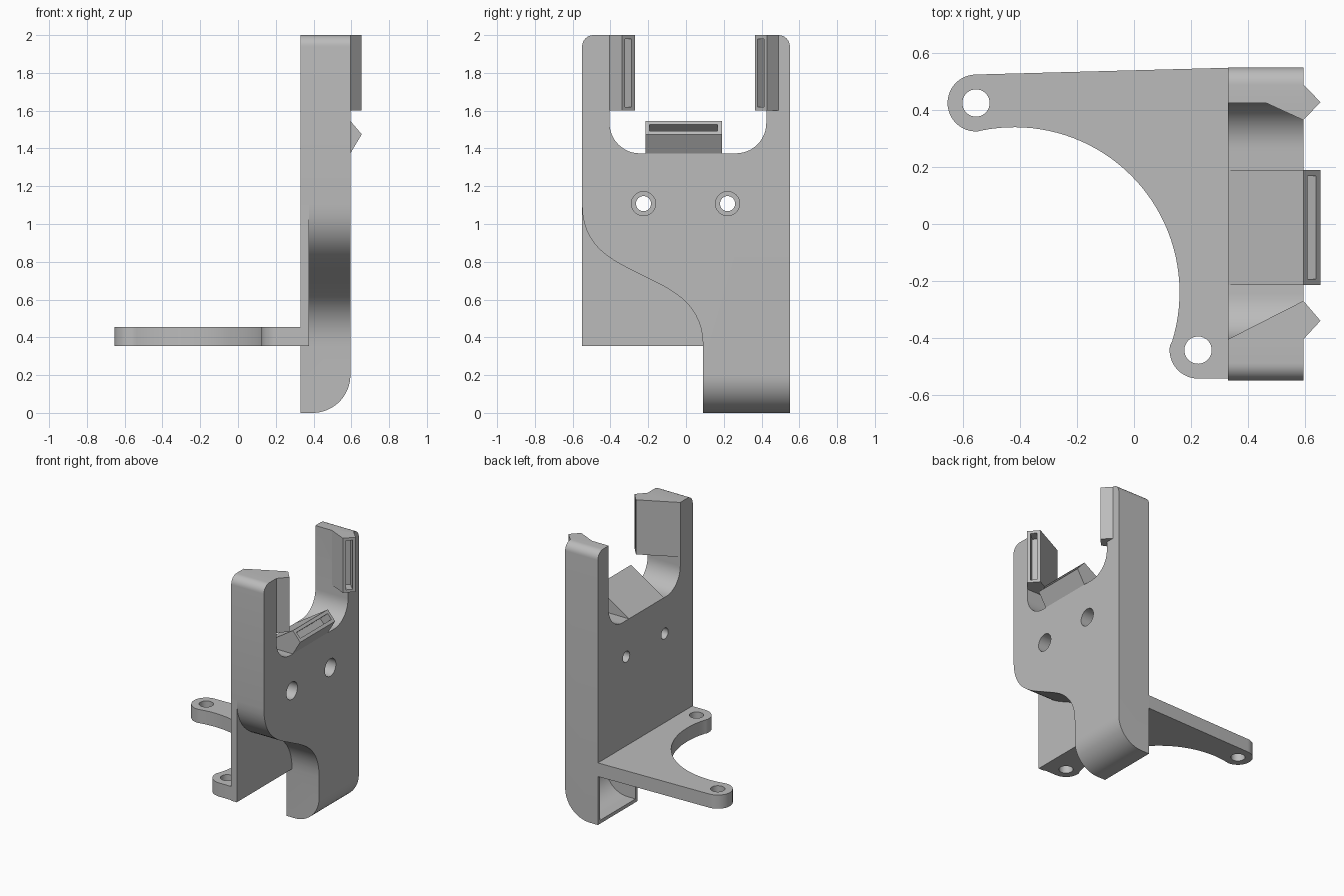
import bpy, bmesh
from math import sin, cos, radians
from mathutils import Vector

if "Cube" in bpy.data.objects:
    bpy.data.objects.remove(bpy.data.objects["Cube"], do_unlink=True)

grey = bpy.data.materials.new("plain grey")
grey.use_nodes = True
grey.diffuse_color = (0.5, 0.5, 0.5, 1)
grey.node_tree.nodes["Principled BSDF"].inputs["Base Color"].default_value = (0.5, 0.5, 0.5, 1)


def arc(cx, cy, r, a0, a1, n=12):
    angles = [radians(a0 + (a1 - a0) * i / n) for i in range(n + 1)]
    return [(cx + r * cos(a), cy + r * sin(a)) for a in angles]


def bezier(p0, p1, p2, p3, n=14):
    out = []
    for i in range(n + 1):
        t = i / n
        w = ((1 - t) ** 3, 3 * t * (1 - t) ** 2, 3 * t * t * (1 - t), t ** 3)
        out.append(tuple(sum(k * p[c] for k, p in zip(w, (p0, p1, p2, p3))) for c in (0, 1)))
    return out


def prism(name, points, axis, lo, hi):
    """Extrude a 2D profile along one axis."""
    place = {"x": lambda a, b, d: (d, a, b),
             "y": lambda a, b, d: (a, d, b),
             "z": lambda a, b, d: (a, b, d)}[axis]
    bm = bmesh.new()
    face = bm.faces.new([bm.verts.new(place(a, b, lo)) for a, b in points])
    new = bmesh.ops.extrude_face_region(bm, geom=[face])["geom"]
    shift = Vector(place(0, 0, hi - lo))
    bmesh.ops.translate(bm, vec=shift, verts=[v for v in new if isinstance(v, bmesh.types.BMVert)])
    bmesh.ops.recalc_face_normals(bm, faces=bm.faces)
    mesh = bpy.data.meshes.new(name)
    bm.to_mesh(mesh)
    bm.free()
    mesh.materials.append(grey)
    obj = bpy.data.objects.new(name, mesh)
    bpy.context.collection.objects.link(obj)
    return obj


def select(obj):
    bpy.ops.object.select_all(action="DESELECT")
    obj.select_set(True)
    bpy.context.view_layer.objects.active = obj


def cut(targets, cutter):
    """Subtract the cutter from each target, then discard it."""
    for obj in targets:
        select(obj)
        mod = obj.modifiers.new("cut", "BOOLEAN")
        mod.operation = "DIFFERENCE"
        mod.solver = "EXACT"
        mod.object = cutter
        bpy.ops.object.modifier_apply(modifier=mod.name)
    bpy.data.objects.remove(cutter, do_unlink=True)


BACK, FRONT, TIP = 0.33, 0.595, 0.655

# Main body: leg, S-curved lower edge, two arms around a rounded notch
s_upper = bezier((-0.55, 1.1), (-0.55, 0.86), (-0.36, 0.795), (-0.23, 0.7275))
s_lower = [(-0.46 - y, 1.455 - z) for y, z in reversed(s_upper)]
outline = [(0.09, 0), (0.55, 0)]
outline += arc(0.49, 1.94, 0.06, 0, 90, 8)
outline += [(0.425, 2)]
outline += arc(0.265, 1.534, 0.16, 0, -90)
outline += arc(-0.245, 1.534, 0.16, 270, 180)
outline += [(-0.405, 2)]
outline += arc(-0.49, 1.94, 0.06, 90, 180, 8)
outline += s_upper + s_lower[1:]
body = prism("main_body", outline, "x", BACK, FRONT)

# Rounded toe of the leg and the hollow behind it
toe = [(0.395, -0.1), (0.7, -0.1), (0.7, 0.2)] + arc(0.395, 0.2, 0.2, 0, -90, 16)
cut([body], prism("toe_cutter", toe, "y", -0.7, 0.7))
hollow = [(0.3, 0.355), (0.3, 0.025)] + arc(0.395, 0.2, 0.175, -90, 0, 16) + [(0.57, 0.355)]
cut([body], prism("hollow_cutter", hollow, "y", 0.115, 0.525))

# Counterbored screw holes
for y in (-0.225, 0.22):
    for r, start in ((0.04, 0.2), (0.064, 0.38)):
        ring = arc(y, 1.108, r, 0, 360, 32)[:-1]
        cut([body], prism("screw_cutter", ring, "x", start, 0.8))

# Thin back panel below the S curve
panel = prism("back_panel", [(-0.55, 0.355), (0.1, 0.355), (0.1, 0.7), (-0.3, 1.1), (-0.55, 1.1)],
              "x", BACK, 0.375)

# Wedge pads on the arms and on the notch floor
pad_right = prism("right_arm_pad", [(BACK, -0.405), (FRONT, -0.27), (TIP, -0.34),
                                    (FRONT, -0.405), (0.5, -0.43)], "z", 1.6, 2)
pad_left = prism("left_arm_pad", [(0.46, 0.427), (FRONT, 0.365), (TIP, 0.428),
                                  (FRONT, 0.49), (0.5, 0.46)], "z", 1.6, 2)
pad_floor = prism("notch_floor_pad", [(BACK, 1.374), (FRONT, 1.545), (TIP, 1.475),
                                      (FRONT, 1.374), (0.5, 1.35)], "y", -0.215, 0.19)


def slot(targets, inner, tip, axis, lo, hi):
    """Narrow pocket sunk square into the pad face between two profile points."""
    a, b = Vector(inner), Vector(tip)
    mid, along = (a + b) / 2, (b - a).normalized() * 0.023
    inward = Vector((along.y, -along.x)).normalized()
    if inward.x > 0:
        inward = -inward
    top, deep = mid - inward * 0.03, mid + inward * 0.08
    points = [top - along, top + along, deep + along, deep - along]
    cut(targets, prism("slot_cutter", [tuple(p) for p in points], axis, lo, hi))


slot([pad_right, body], (FRONT, -0.27), (TIP, -0.34), "z", 1.62, 1.98)
slot([pad_left, body], (FRONT, 0.365), (TIP, 0.428), "z", 1.62, 1.98)
slot([pad_floor], (FRONT, 1.545), (TIP, 1.475), "y", -0.193, 0.168)

# Flat mounting bracket with two rounded ears
ears = ((-0.555, 0.425), (0.225, -0.443))
shape = arc(-0.42, -0.24, 0.58, 101.5, -17.3, 40)
shape += arc(*ears[1], 0.1, 162.7, 270, 14)[1:]
shape += [(0.34, -0.543), (0.34, 0.549)]
shape += arc(*ears[0], 0.1, 91.5, 281.5, 24)[:-1]
bracket = prism("mounting_bracket", shape, "z", 0.355, 0.455)
for x, y in ears:
    cut([bracket], prism("ear_cutter", arc(x, y, 0.048, 0, 360, 32)[:-1], "z", 0.2, 0.6))

for obj in (body, panel, pad_right, pad_left, pad_floor, bracket):
    select(obj)
    bpy.ops.object.shade_smooth_by_angle(angle=radians(30))
